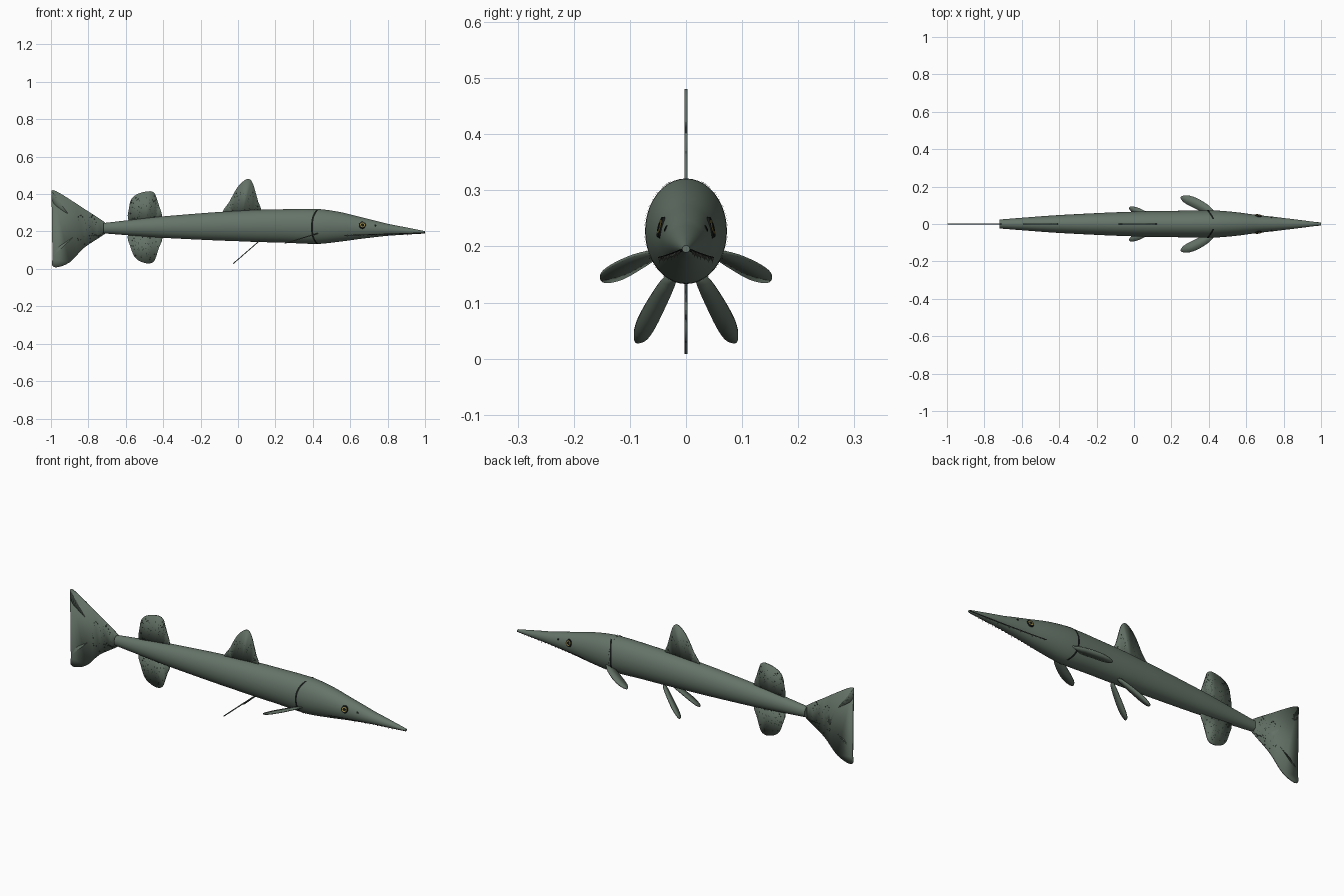
import bpy, bmesh, math, random
from mathutils import Vector

if "Cube" in bpy.data.objects:
    bpy.data.objects.remove(bpy.data.objects["Cube"])
random.seed(4)


def material(name, rgb, rough=0.6):
    m = bpy.data.materials.new(name)
    m.use_nodes = True
    m.diffuse_color = (*rgb, 1)
    node = m.node_tree.nodes["Principled BSDF"]
    node.inputs["Base Color"].default_value = (*rgb, 1)
    node.inputs["Roughness"].default_value = rough
    return m


SKIN = material("grey green skin", (0.13, 0.175, 0.14))
FIN = material("fin green", (0.125, 0.165, 0.132))
DARK = material("near black", (0.008, 0.01, 0.009))
SPOT = material("dark green spots", (0.03, 0.045, 0.035))
GOLD = material("golden iris", (0.32, 0.24, 0.06))
TOOTH = material("dull teeth", (0.12, 0.13, 0.11))


def finish(name, bm, mat, smooth=True):
    bmesh.ops.recalc_face_normals(bm, faces=bm.faces)
    mesh = bpy.data.meshes.new(name)
    bm.to_mesh(mesh)
    bm.free()
    mesh.materials.append(mat)
    ob = bpy.data.objects.new(name, mesh)
    bpy.context.collection.objects.link(ob)
    if smooth:
        bpy.ops.object.select_all(action='DESELECT')
        bpy.context.view_layer.objects.active = ob
        ob.select_set(True)
        bpy.ops.object.shade_smooth_by_angle(angle=math.radians(40))
    return ob


def spline(a, b, c, d, t):
    return 0.5 * (2 * b + (c - a) * t + (2 * a - 5 * b + 4 * c - d) * t * t
                  + (3 * b - a - 3 * c + d) * t ** 3)


# Body stations: x, bottom, top, half width
STATIONS = [Vector(s) for s in (
    (-0.72, 0.190, 0.245, 0.024), (-0.40, 0.166, 0.281, 0.048),
    (0.00, 0.148, 0.310, 0.066), (0.25, 0.140, 0.319, 0.071),
    (0.42, 0.134, 0.320, 0.072), (0.54, 0.146, 0.304, 0.063),
    (0.66, 0.162, 0.275, 0.047), (0.80, 0.178, 0.240, 0.031),
    (1.00, 0.190, 0.201, 0.006))]


def section(x):
    """Centre height, half height and half width of the fish at x."""
    i = max(k for k in range(len(STATIONS) - 1) if k == 0 or STATIONS[k].x <= x)
    a, b = STATIONS[i], STATIONS[i + 1]
    before = STATIONS[i - 1] if i else 2 * a - b
    after = STATIONS[i + 2] if i + 2 < len(STATIONS) else 2 * b - a
    s = spline(before, a, b, after, (x - a.x) / (b.x - a.x))
    return (s[1] + s[2]) / 2, (s[2] - s[1]) / 2, s[3]


def skin(x, angle, lift=0.0):
    """Point on the skin; angle 0 is the left flank, a quarter turn is the back."""
    zc, h, w = section(x)
    return Vector((x, (w + lift) * math.cos(angle), zc + (h + lift) * math.sin(angle)))


def flank(x, z, side=1, lift=0.0):
    zc, h, w = section(x)
    p = skin(x, math.asin(max(-1, min(1, (z - zc) / h))), lift)
    p.y *= side
    return p


def loft(name, x0, x1, steps, lift=0.0, sides=40):
    bm = bmesh.new()
    rings = []
    for i in range(steps + 1):
        x = x0 + (x1 - x0) * i / steps
        rings.append([bm.verts.new(skin(x, math.tau * k / sides, lift)) for k in range(sides)])
    for a, b in zip(rings, rings[1:]):
        for k in range(sides):
            j = (k + 1) % sides
            bm.faces.new((a[k], a[j], b[j], b[k]))
    bm.faces.new(rings[0])
    bm.faces.new(rings[-1])
    return finish(name, bm, SKIN)


loft("body", -0.72, 0.42, 30)
loft("head", 0.41, 1.0, 32, 0.0008)


# Dark ribbons lying on the skin
def ribbon(name, upper, lower):
    bm = bmesh.new()
    a = [bm.verts.new(p) for p in upper]
    b = [bm.verts.new(p) for p in lower]
    for i in range(len(a) - 1):
        bm.faces.new((a[i], a[i + 1], b[i + 1], b[i]))
    return finish(name, bm, DARK)


def gill_x(angle):
    return 0.396 + 0.033 * abs(math.sin(angle + 0.05)) ** 3


for side, label in ((1, "left"), (-1, "right")):
    angles = [math.radians(-72 + 4 * i) for i in range(36)]
    front, back = [], []
    for a in angles:
        for row, offset in ((front, 0.005), (back, -0.005)):
            p = skin(gill_x(a) + offset, a, 0.0025)
            p.y *= side
            row.append(p)
    ribbon(label + "_gill_slit", front, back)

    xs = [0.57 + 0.0143 * i for i in range(31)]
    mouth = [(x, 0.180 + 0.014 * (x - 0.57) / 0.43) for x in xs]
    ribbon(label + "_mouth_line",
           [flank(x, z + 0.002, side, 0.0016) for x, z in mouth],
           [flank(x, z - 0.002, side, 0.0016) for x, z in mouth])

    # Teeth hanging over the lip
    bm = bmesh.new()
    for i in range(18):
        x = 0.585 + 0.0215 * i
        size = 0.011 if i % 3 == 0 else 0.007
        p = flank(x, 0.180 + 0.014 * (x - 0.57) / 0.43, side, 0.001)
        base = [bm.verts.new(p + Vector((0.0025 * math.cos(t), 0.002 * math.sin(t), 0)))
                for t in (0, math.tau / 4, math.tau / 2, 3 * math.tau / 4)]
        tip = bm.verts.new(p + Vector((0, side * 0.001, -size)))
        bm.faces.new(base)
        for k in range(4):
            bm.faces.new((base[k], base[(k + 1) % 4], tip))
    finish(label + "_teeth", bm, TOOTH, False)

    # Eyes and nostrils: short discs set square to the skin
    def disc(name, x, z, radius, depth, mat):
        p = flank(x, z, side)
        along = flank(x + 0.01, z, side) - flank(x - 0.01, z, side)
        up = flank(x, z + 0.01, side) - flank(x, z - 0.01, side)
        normal = along.cross(up).normalized()
        if normal.y * side < 0:
            normal = -normal
        bm = bmesh.new()
        bmesh.ops.create_cone(bm, cap_ends=True, segments=24, radius1=radius,
                              radius2=radius * 0.9, depth=2 * depth)
        bm.transform(normal.to_track_quat('Z', 'Y').to_matrix().to_4x4())
        bmesh.ops.translate(bm, vec=p, verts=bm.verts)
        finish(f"{label}_{name}", bm, mat)

    disc("eye_rim", 0.665, 0.234, 0.020, 0.003, DARK)
    disc("iris", 0.665, 0.234, 0.0145, 0.0042, GOLD)
    disc("pupil", 0.665, 0.234, 0.009, 0.005, DARK)
    disc("nostril", 0.735, 0.232, 0.006, 0.002, DARK)


# Fins: rounded outlines given a little thickness
def rounded(points):
    pts = [Vector(p) for p in points]
    n = len(pts)
    return [spline(pts[i - 1], pts[i], pts[(i + 1) % n], pts[(i + 2) % n], t / 4)
            for i in range(n) for t in range(4)]


def fin(name, outline):
    bm = bmesh.new()
    bm.faces.new([bm.verts.new(p) for p in outline])
    bmesh.ops.triangulate(bm, faces=bm.faces)
    ob = finish(name, bm, FIN)
    solid = ob.modifiers.new("thickness", 'SOLIDIFY')
    solid.thickness = 0.005
    solid.offset = 0


def inside(x, z, poly):
    hit = False
    for a, b in zip(poly, poly[1:] + poly[:1]):
        if (a.y > z) != (b.y > z) and x < a.x + (z - a.y) * (b.x - a.x) / (b.y - a.y):
            hit = not hit
    return hit


def speckles(name, poly, root, reach, count):
    bm = bmesh.new()
    for _ in range(count):
        x = root[0] + random.uniform(-reach, reach)
        z = root[1] + random.uniform(-reach, reach)
        r = random.uniform(0.0015, 0.0035)
        if all(inside(x + dx, z + dz, poly) for dx in (-r, r) for dz in (-r, r)):
            for y in (-0.0032, 0.0032):
                bm.faces.new([bm.verts.new((x + r * math.cos(k * math.tau / 6), y,
                                            z + r * math.sin(k * math.tau / 6)))
                              for k in range(6)])
    finish(name, bm, SPOT, False)


MEDIAN = {
    "front_dorsal_fin": ([(-0.075, 0.29), (-0.045, 0.36), (0, 0.44), (0.048, 0.48), (0.078, 0.46),
                          (0.1, 0.38), (0.115, 0.29)], (0.03, 0.32), 0.09),
    "rear_dorsal_fin": ([(-0.575, 0.25), (-0.582, 0.33), (-0.565, 0.38), (-0.52, 0.407),
                         (-0.455, 0.412), (-0.43, 0.36), (-0.412, 0.25)], (-0.5, 0.31), 0.08),
    "anal_fin": ([(-0.58, 0.19), (-0.572, 0.11), (-0.545, 0.055), (-0.49, 0.03), (-0.45, 0.04),
                  (-0.43, 0.095), (-0.41, 0.19)], (-0.5, 0.13), 0.08),
    "tail_fin": ([(-0.7, 0.238), (-0.82, 0.32), (-0.975, 0.417), (-0.998, 0.4), (-0.985, 0.35),
                  (-0.935, 0.31), (-0.88, 0.275), (-0.83, 0.217), (-0.9, 0.157), (-0.965, 0.11),
                  (-0.995, 0.035), (-0.975, 0.008), (-0.9, 0.035), (-0.82, 0.115), (-0.7, 0.197)],
                 (-0.77, 0.22), 0.09),
}
for name, (points, root, reach) in MEDIAN.items():
    outline = rounded([(*p, 0) for p in points])
    fin(name, [(p.x, 0, p.y) for p in outline])
    speckles(name + "_spots", outline, root, reach, 90)

# Paired fins, swept back and down
PECTORAL = [(0.435, 0.05), (0.405, 0.094), (0.34, 0.136), (0.285, 0.153), (0.25, 0.144),
            (0.268, 0.115), (0.326, 0.083), (0.4, 0.05)]
PELVIC = [(0.016, 0.145), (0.043, 0.08), (0.064, 0.042), (0.08, 0.03), (0.092, 0.033),
          (0.09, 0.06), (0.07, 0.1), (0.038, 0.145)]
for side, label in ((1, "left"), (-1, "right")):
    fin(label + "_pectoral_fin",
        [(p.x, side * p.y, 0.137 + 0.3 * (p.x - 0.25)) for p in rounded([(*q, 0) for q in PECTORAL])])
    fin(label + "_pelvic_fin",
        [(-0.02 + 1.15 * (p.y - 0.033), side * p.x, p.y) for p in rounded([(*q, 0) for q in PELVIC])])
